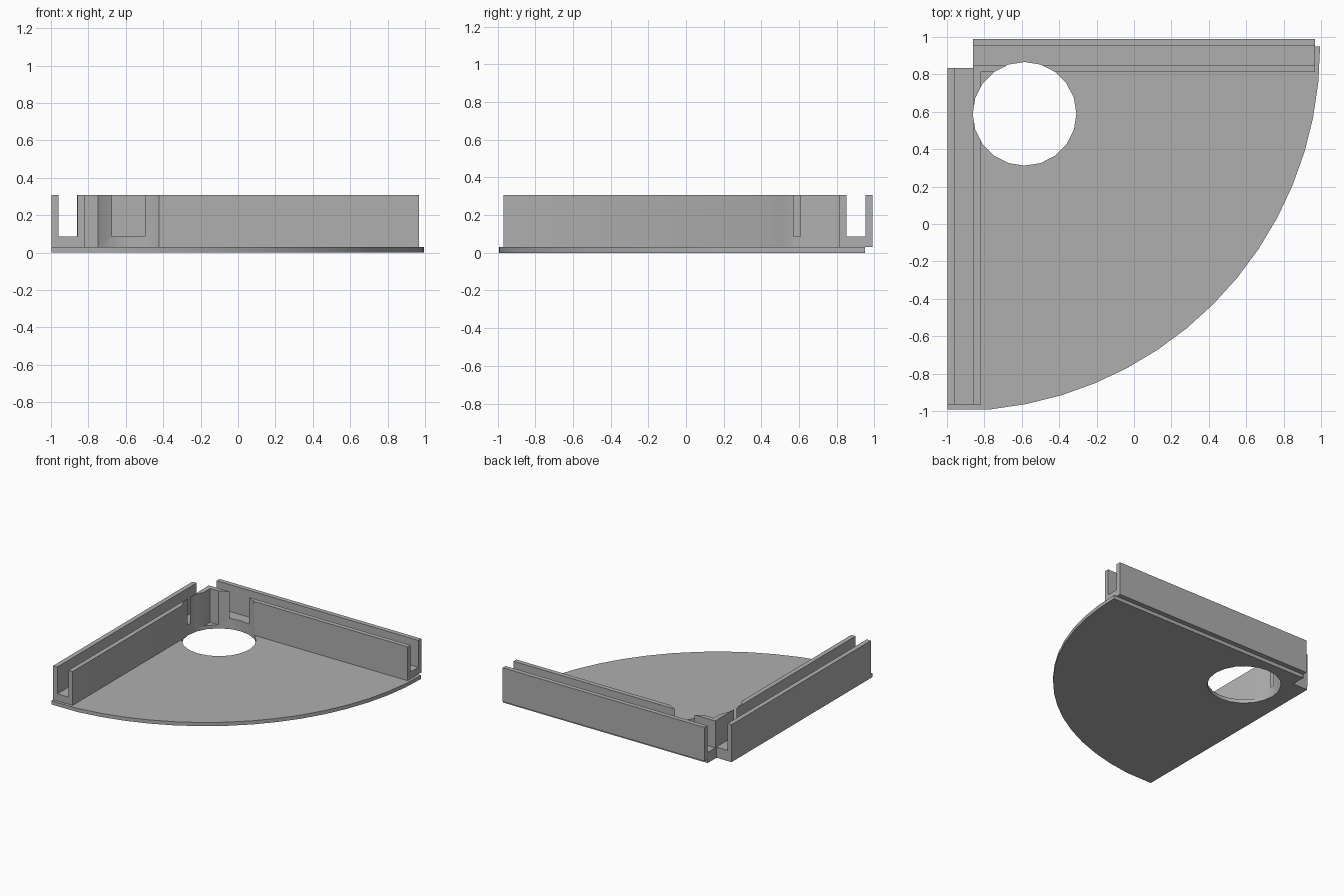
import bpy
import bmesh
from math import cos, sin, pi, radians
from mathutils import Matrix, Vector

cube = bpy.data.objects.get("Cube")
if cube:
    bpy.data.objects.remove(cube, do_unlink=True)

grey = bpy.data.materials.new("plain grey")
grey.use_nodes = True
colour = (0.43, 0.43, 0.43, 1)
grey.diffuse_color = colour
grey.node_tree.nodes["Principled BSDF"].inputs["Base Color"].default_value = colour

PLATE_TOP, RAIL_TOP, SLOT_FLOOR = 0.03, 0.307, 0.087
WALL, WIDTH = 0.038, 0.177


def extrude(name, outline, vector):
    """Solid made by sweeping a closed 3D outline along a vector."""
    bm = bmesh.new()
    face = bm.faces.new([bm.verts.new(p) for p in outline])
    swept = bmesh.ops.extrude_face_region(bm, geom=[face])["geom"]
    moved = [v for v in swept if isinstance(v, bmesh.types.BMVert)]
    bmesh.ops.translate(bm, verts=moved, vec=Vector(vector))
    bmesh.ops.recalc_face_normals(bm, faces=bm.faces[:])
    mesh = bpy.data.meshes.new(name)
    bm.to_mesh(mesh)
    bm.free()
    mesh.materials.append(grey)
    obj = bpy.data.objects.new(name, mesh)
    bpy.context.collection.objects.link(obj)
    return obj


def channel(name, place, length):
    """U-shaped rail: (across, along, up) coordinates placed by a function."""
    a, b = WALL, WIDTH - WALL
    profile = [(0, PLATE_TOP), (WIDTH, PLATE_TOP), (WIDTH, RAIL_TOP), (b, RAIL_TOP),
               (b, SLOT_FLOOR), (a, SLOT_FLOOR), (a, RAIL_TOP), (0, RAIL_TOP)]
    start = [place(u, 0, z) for u, z in profile]
    sweep = Vector(place(0, length, 0)) - Vector(place(0, 0, 0))
    return extrude(name, start, sweep)


# Quarter-round base plate, notched at the square corner
cx, cy, r = -0.955, 0.95, 1.95
step = 2 * pi / 64
arc = [(cx + r * cos(i * step), cy - r * sin(i * step), 0) for i in range(17)]
arc[-1] = (cx, cy - r + 0.007, 0)
outline = arc + [(-0.997, cy - r + 0.007, 0), (-0.997, 0.835, 0),
                 (-0.861, 0.835, 0), (-0.861, cy, 0)]
plate = extrude("base_plate", outline, (0, 0, PLATE_TOP))

# Two slotted rails along the straight edges
back_rail = channel("back_rail", lambda u, t, z: (-0.861 + t, 0.99 - u, z), 1.829)
side_rail = channel("side_rail", lambda u, t, z: (-0.998 + u, 0.835 - t, z), 1.803)

# Round hole through the plate and the inner rail walls
ring = [(-0.585 + 0.277 * cos(i * pi / 10), 0.589 + 0.277 * sin(i * pi / 10), -0.2)
        for i in range(20)]
cutter = extrude("hole_cutter", ring, (0, 0, 0.8))
cutter.hide_render = True

for obj in (plate, back_rail, side_rail):
    cut = obj.modifiers.new("hole", "BOOLEAN")
    cut.operation = "DIFFERENCE"
    cut.solver = "EXACT"
    cut.object = cutter
    bpy.ops.object.select_all(action="DESELECT")
    obj.select_set(True)
    bpy.context.view_layer.objects.active = obj
    bpy.ops.object.modifier_apply(modifier=cut.name)
    bpy.ops.object.shade_smooth_by_angle(angle=radians(30))

bpy.data.objects.remove(cutter, do_unlink=True)
